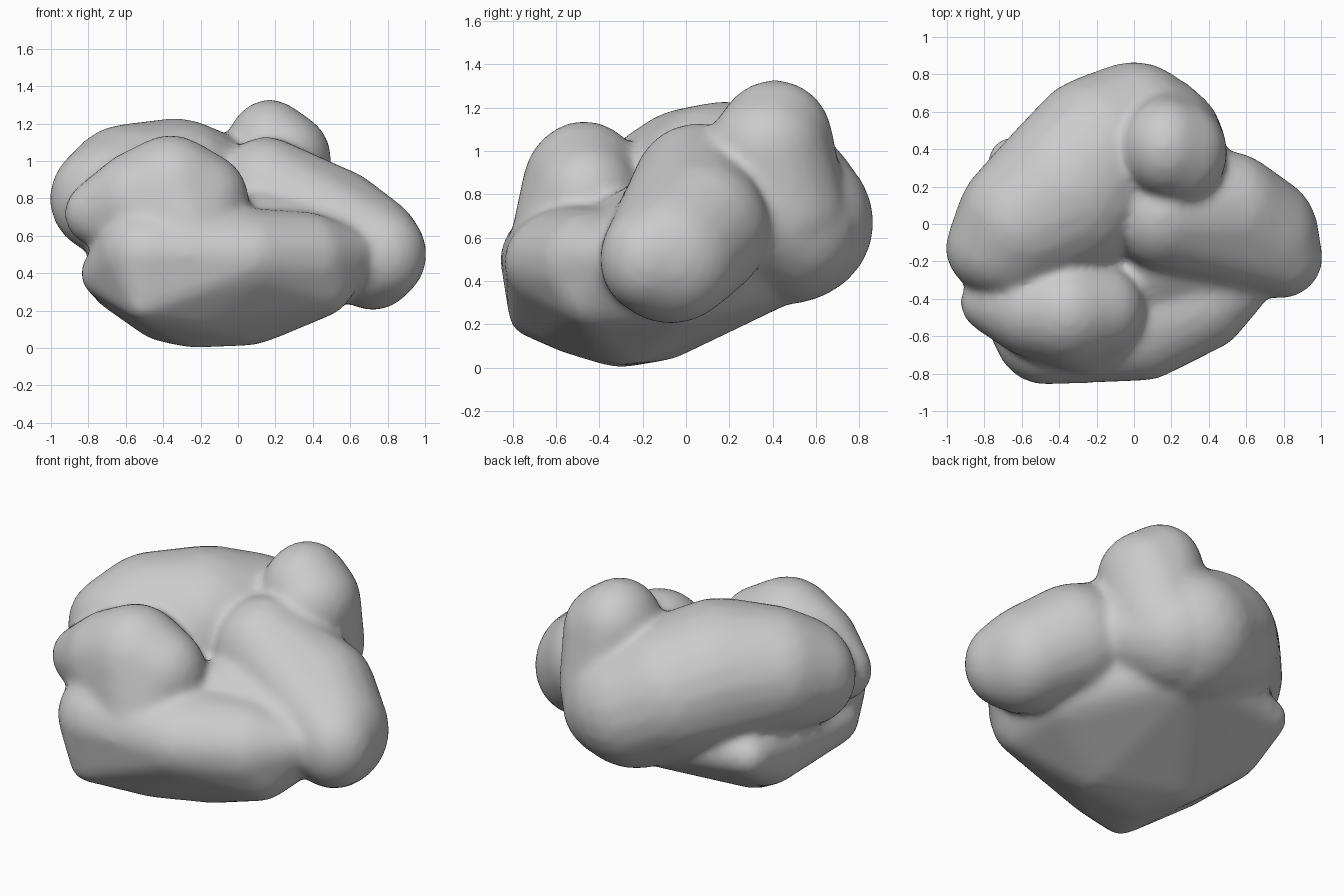
import bpy
import bmesh
from mathutils import Matrix, Vector

cube = bpy.data.objects.get("Cube")
if cube:
    bpy.data.objects.remove(cube, do_unlink=True)

grey = bpy.data.materials.new("plain grey")
grey.use_nodes = True
colour = (0.6, 0.6, 0.6, 1)
grey.diffuse_color = colour
grey.node_tree.nodes["Principled BSDF"].inputs["Base Color"].default_value = colour


def add_lobe(bm, balls):
    """Tapered lobe: hull around balls given as centre and radius or radii."""
    part = bmesh.new()
    for centre, size in balls:
        radii = size if isinstance(size, tuple) else (size, size, size)
        shape = Matrix.Translation(Vector(centre)) @ Matrix.Diagonal((*radii, 1))
        bmesh.ops.create_icosphere(part, subdivisions=3, radius=1, matrix=shape)
    hull = bmesh.ops.convex_hull(part, input=part.verts)
    loose = {g for g in hull["geom_interior"] + hull["geom_unused"]
             if isinstance(g, bmesh.types.BMVert)}
    bmesh.ops.delete(part, geom=list(loose), context="VERTS")
    mesh = bpy.data.meshes.new("lobe")
    part.to_mesh(mesh)
    part.free()
    bm.from_mesh(mesh)
    bpy.data.meshes.remove(mesh)


bm = bmesh.new()
# Bowl-shaped base with a bulging front
add_lobe(bm, [((-0.22, -0.3, 0.31), (0.35, 0.3, 0.31)),
              ((0.03, -0.28, 0.34), (0.35, 0.32, 0.33)),
              ((-0.38, -0.12, 0.25), 0.22),
              ((-0.2, -0.5, 0.31), 0.25),
              ((-0.5, -0.71, 0.25), 0.11),
              ((-0.7, -0.42, 0.4), 0.14),
              ((-0.6, 0.08, 0.38), 0.2),
              ((-0.66, 0.34, 0.46), 0.12),
              ((0.0, 0.4, 0.5), 0.22),
              ((0.4, -0.1, 0.42), 0.25),
              ((0.42, -0.4, 0.37), 0.21),
              ((0.58, -0.33, 0.5), 0.15),
              ((-0.48, -0.55, 0.5), (0.28, 0.31, 0.26)),
              ((0.05, -0.5, 0.49), (0.3, 0.34, 0.26)),
              ((0.35, -0.42, 0.48), (0.27, 0.27, 0.25))])
# Saddle between the front and the side arm
add_lobe(bm, [((0.06, -0.32, 0.56), 0.22),
              ((0.12, -0.15, 0.62), 0.25),
              ((0.5, -0.2, 0.52), 0.24)])
# Upper front lobe, flowing down into the front
add_lobe(bm, [((-0.71, -0.42, 0.72), (0.22, 0.18, 0.19)),
              ((-0.52, -0.46, 0.78), (0.28, 0.26, 0.28)),
              ((-0.36, -0.47, 0.82), (0.3, 0.29, 0.32)),
              ((-0.19, -0.46, 0.78), (0.25, 0.25, 0.27)),
              ((-0.25, -0.57, 0.56), (0.25, 0.25, 0.2))])
# Long back lobe
add_lobe(bm, [((-0.65, -0.13, 0.8), (0.36, 0.28, 0.32)),
              ((-0.58, 0.02, 0.84), (0.37, 0.36, 0.36)),
              ((-0.34, 0.18, 0.82), (0.43, 0.45, 0.41)),
              ((-0.18, 0.37, 0.76), (0.42, 0.43, 0.4)),
              ((0.0, 0.46, 0.67), (0.38, 0.41, 0.38))])
# Side arm
add_lobe(bm, [((0.15, 0.05, 0.82), (0.28, 0.3, 0.31)),
              ((0.5, 0.06, 0.64), (0.32, 0.33, 0.33)),
              ((0.72, -0.07, 0.51), (0.27, 0.32, 0.31)),
              ((0.78, -0.18, 0.5), (0.23, 0.22, 0.25))])
# Knob
add_lobe(bm, [((0.17, 0.41, 1.05), (0.24, 0.27, 0.28)),
              ((0.24, 0.38, 1.01), (0.26, 0.28, 0.26)),
              ((0.19, 0.43, 0.72), (0.29, 0.32, 0.28))])
# Web under the knob, joining it to the arm and back
add_lobe(bm, [((0.34, 0.24, 0.68), 0.22),
              ((0.1, 0.48, 0.64), 0.33)])

mesh = bpy.data.meshes.new("lumpy_body")
bm.to_mesh(mesh)
bm.free()
body = bpy.data.objects.new("lumpy_body", mesh)
bpy.context.collection.objects.link(body)
mesh.materials.append(grey)

# Fuse the lobes and soften the creases
fuse = body.modifiers.new("fuse", "REMESH")
fuse.mode = "VOXEL"
fuse.voxel_size = 0.025
fuse.use_smooth_shade = True
soften = body.modifiers.new("soften", "SMOOTH")
soften.factor = 0.5
soften.iterations = 10
